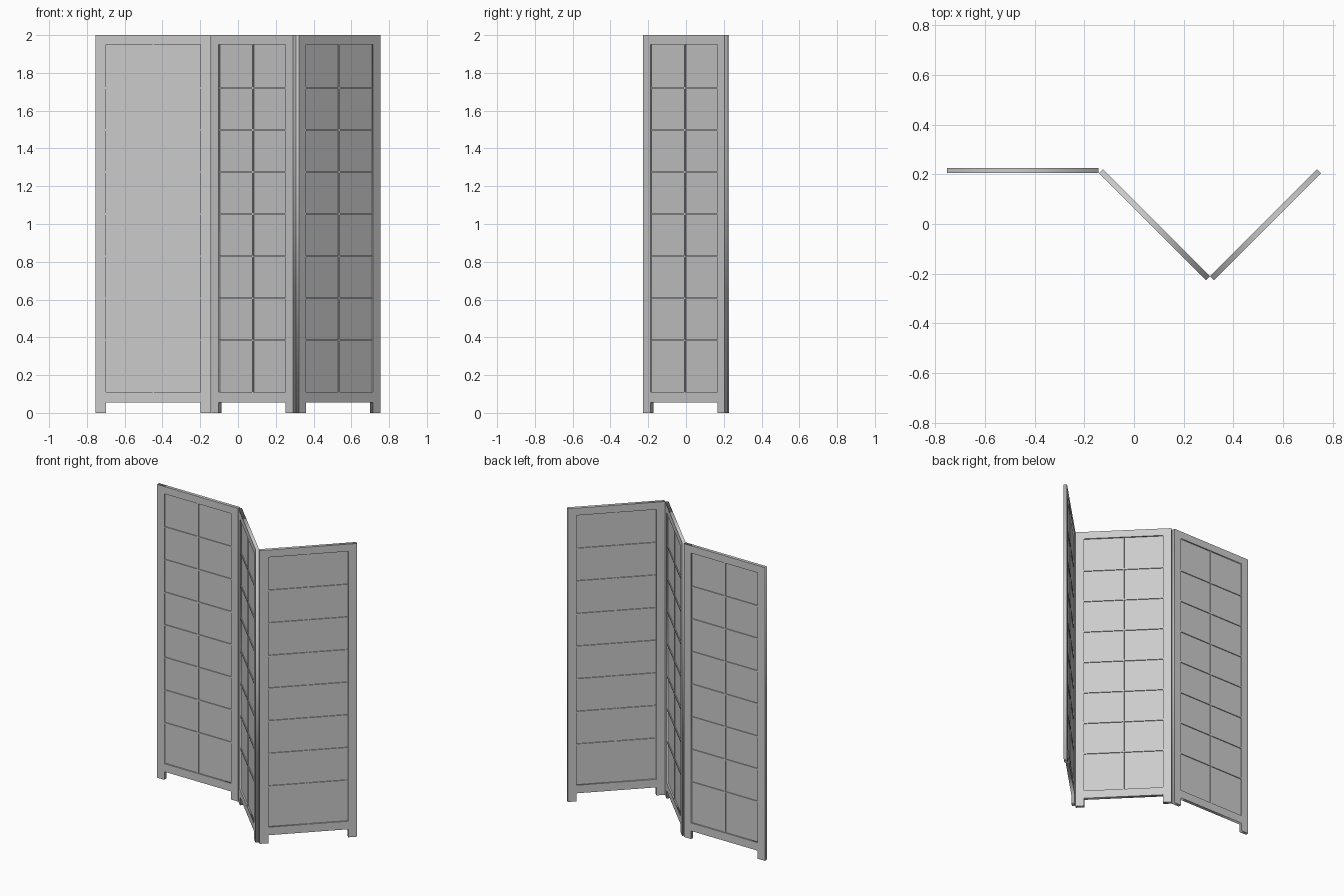
import bpy
from math import radians
from mathutils import Matrix

if "Cube" in bpy.data.objects:
    bpy.data.objects.remove(bpy.data.objects["Cube"])

W, H, T = 0.61, 2.0, 0.022          # panel width, height, thickness
STILE, FOOT = 0.054, 0.055          # stile width, foot height
Z0, Z1 = 0.11, 1.95                 # opening bottom and top
BAR, BAR_D = 0.009, 0.016           # lattice bar width and depth
hw, iw = W / 2, W / 2 - STILE


def frame(name, mat):
    # frame outline with feet, plus the rectangular opening, extruded to thickness
    outer = [(-hw, 0), (-iw, 0), (-iw, FOOT), (iw, FOOT), (iw, 0), (hw, 0), (hw, H), (-hw, H)]
    hole = [(-iw, Z0), (-iw, Z1), (iw, Z1), (iw, Z0)]
    cu = bpy.data.curves.new(name + "_outline", 'CURVE')
    cu.dimensions, cu.fill_mode, cu.extrude = '2D', 'BOTH', T / 2
    for pts in (outer, hole):
        sp = cu.splines.new('POLY')
        sp.points.add(len(pts) - 1)
        for p, (x, z) in zip(sp.points, pts):
            p.co = (x, z, 0, 1)
        sp.use_cyclic_u = True
    ob = bpy.data.objects.new(name, cu)
    bpy.context.collection.objects.link(ob)
    bpy.ops.object.select_all(action='DESELECT')
    ob.select_set(True)
    bpy.context.view_layer.objects.active = ob
    bpy.ops.object.convert(target='MESH')
    ob = bpy.context.object
    ob.name = name
    ob.matrix_world = mat @ Matrix.Rotation(radians(90), 4, 'X')


def box(name, mat, x, z, sx, sy, sz):
    bpy.ops.mesh.primitive_cube_add(size=1)
    ob = bpy.context.object
    ob.name = name
    ob.data.transform(Matrix.Diagonal((sx, sy, sz, 1)))
    ob.matrix_world = mat @ Matrix.Translation((x, 0, z))


def panel(side, x, y, angle):
    mat = Matrix.Translation((x, y, 0)) @ Matrix.Rotation(radians(angle), 4, 'Z')
    frame(side + "_frame", mat)
    zc, h = (Z0 + Z1) / 2, Z1 - Z0
    # paper sheet and lattice
    box(side + "_paper", mat, 0, zc, 2 * iw, 0.004, h)
    box(side + "_vertical_bar", mat, 0, zc, BAR, BAR_D, h)
    for i in range(7):
        box(f"{side}_cross_bar_{i + 1}", mat, 0, 1.72 - 0.2225 * i, 2 * iw, BAR_D - 0.0004, BAR)


# three hinged panels
panel("left", -0.4485, 0.2155, 0)
panel("middle", 0.083, -0.003, -45)
panel("right", 0.53, -0.003, 45)
